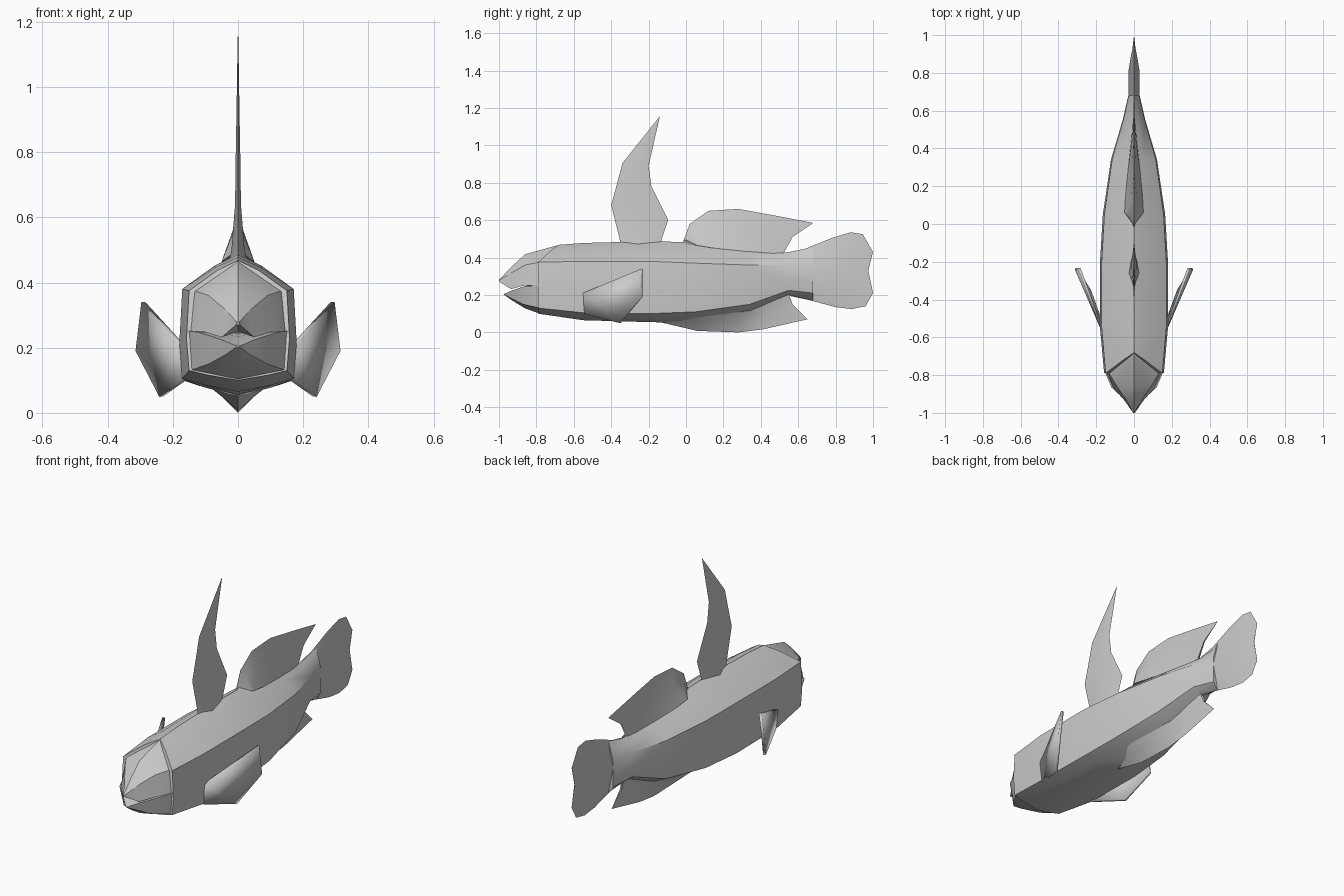
import bpy, bmesh, math

grey = bpy.data.materials.new("pale_grey")
grey.diffuse_color = (0.6, 0.6, 0.6, 1)


def finish(name, bm, angle=30):
    me = bpy.data.meshes.new(name)
    bm.to_mesh(me)
    bm.free()
    me.materials.append(grey)
    ob = bpy.data.objects.new(name, me)
    bpy.context.collection.objects.link(ob)
    bpy.ops.object.select_all(action='DESELECT')
    ob.select_set(True)
    bpy.context.view_layer.objects.active = ob
    bpy.ops.object.shade_smooth_by_angle(angle=math.radians(angle))
    return ob


def shell(name, rows, angle=30):
    """Skin rows of half-section points (x, y, z), mirrored across x = 0."""
    bm = bmesh.new()
    for s in (1, -1):
        grid = [[bm.verts.new((s * x, y, z)) for x, y, z in r] for r in rows]
        for a, b in zip(grid, grid[1:]):
            for i in range(len(a) - 1):
                bm.faces.new((a[i], a[i + 1], b[i + 1], b[i]))
    bmesh.ops.remove_doubles(bm, verts=bm.verts, dist=0.0005)
    bmesh.ops.holes_fill(bm, edges=[e for e in bm.edges if e.is_boundary], sides=0)
    bmesh.ops.recalc_face_normals(bm, faces=bm.faces)
    return finish(name, bm, angle)


def ring(y, w, top, shoulder, low, bottom, back=0.0):
    """Half cross-section of the body; back shifts the crown rearward."""
    return [(0, y + back, top),
            (0.4 * w, y + 0.6 * back, top + (shoulder - top) * 0.33),
            (0.95 * w, y, shoulder),
            (w, y, low + (shoulder - low) * 0.4),
            (0.95 * w, y, low),
            (0.6 * w, y, low + (bottom - low) * 0.45),
            (0, y, bottom)]


# Body
shell("body", [ring(*r) for r in (
    (-0.79, 0.158, 0.468, 0.375, 0.13, 0.10, 0.11),
    (-0.55, 0.18, 0.478, 0.38, 0.105, 0.065),
    (-0.20, 0.18, 0.487, 0.38, 0.10, 0.055),
    (0.05, 0.165, 0.482, 0.37, 0.11, 0.05),
    (0.34, 0.122, 0.447, 0.36, 0.15, 0.10),
    (0.55, 0.06, 0.425, 0.36, 0.225, 0.20),
    (0.68, 0.03, 0.455, 0.36, 0.21, 0.17))])

# Upper head, ending in the snout
shell("upper_head", [
    [(0, -0.67, 0.47), (0.135, -0.785, 0.375), (0.147, -0.785, 0.25), (0, -0.78, 0.245)],
    [(0, -0.86, 0.418), (0.09, -0.86, 0.36), (0.108, -0.87, 0.25), (0, -0.86, 0.25)],
    [(0, -0.94, 0.345), (0.036, -0.94, 0.315), (0.05, -0.935, 0.232), (0, -0.92, 0.25)],
    [(0, -1.0, 0.28), (0.004, -1.0, 0.278), (0.006, -0.998, 0.27), (0, -0.995, 0.27)]])

# Lower jaw
shell("lower_jaw", [
    [(0, -0.78, 0.245), (0.156, -0.78, 0.252), (0.148, -0.78, 0.13), (0, -0.78, 0.10)],
    [(0, -0.86, 0.235), (0.12, -0.865, 0.247), (0.09, -0.87, 0.15), (0, -0.86, 0.128)],
    [(0, -0.92, 0.22), (0.055, -0.925, 0.226), (0.036, -0.93, 0.18), (0, -0.925, 0.168)],
    [(0, -0.97, 0.208), (0.006, -0.972, 0.206), (0.004, -0.974, 0.203), (0, -0.975, 0.202)]])

# Tall front dorsal fin: leading edge, thick middle, trailing edge
shell("front_dorsal_fin", [
    [(0, -0.35, 0.46), (0.03, -0.26, 0.46), (0, -0.135, 0.46)],
    [(0, -0.355, 0.50), (0.02, -0.26, 0.50), (0, -0.13, 0.50)],
    [(0, -0.40, 0.68), (0.009, -0.27, 0.64), (0, -0.095, 0.60)],
    [(0, -0.37, 0.79), (0.007, -0.28, 0.79), (0, -0.185, 0.78)],
    [(0, -0.34, 0.905), (0.005, -0.27, 0.90), (0, -0.20, 0.89)],
    [(0, -0.14, 1.155), (0.001, -0.14, 1.155), (0, -0.14, 1.153)]])

# Rear dorsal fin: base, middle, outer edge
shell("rear_dorsal_fin", [
    [(0.003, -0.015, 0.47), (0.002, -0.013, 0.49), (0, -0.01, 0.50)],
    [(0.05, 0.06, 0.465), (0.02, 0.04, 0.54), (0, 0.02, 0.58)],
    [(0.045, 0.15, 0.45), (0.016, 0.13, 0.56), (0, 0.12, 0.65)],
    [(0.03, 0.30, 0.435), (0.01, 0.29, 0.56), (0, 0.28, 0.66)],
    [(0.014, 0.45, 0.42), (0.007, 0.47, 0.53), (0, 0.50, 0.62)],
    [(0.005, 0.52, 0.42), (0.003, 0.57, 0.51), (0, 0.68, 0.585)]])

# Anal fin
shell("anal_fin", [
    [(0.004, -0.14, 0.065), (0.002, -0.14, 0.06), (0, -0.14, 0.055)],
    [(0.10, 0.05, 0.09), (0.05, 0.05, 0.05), (0, 0.06, 0.008)],
    [(0.06, 0.28, 0.12), (0.02, 0.28, 0.07), (0, 0.28, 0.0)],
    [(0.03, 0.42, 0.16), (0.01, 0.42, 0.09), (0, 0.41, 0.016)],
    [(0.008, 0.55, 0.205), (0.004, 0.57, 0.15), (0, 0.65, 0.07)]])

# Tail fin: upper edge, thick middle, lower edge
shell("tail_fin", [
    [(0, 0.53, 0.425), (0.03, 0.53, 0.32), (0, 0.53, 0.20)],
    [(0, 0.64, 0.448), (0.03, 0.66, 0.32), (0, 0.67, 0.17)],
    [(0, 0.78, 0.505), (0.028, 0.82, 0.325), (0, 0.80, 0.135)],
    [(0, 0.88, 0.535), (0.018, 0.88, 0.33), (0, 0.885, 0.125)],
    [(0, 0.945, 0.525), (0.008, 0.93, 0.33), (0, 0.96, 0.14)],
    [(0, 1.0, 0.43), (0.001, 0.975, 0.33), (0, 1.0, 0.21)]])

# Pectoral fins: thin swept plates on both flanks
for side, s in (("right", 1), ("left", -1)):
    bm = bmesh.new()
    outline = [(0.172, -0.55, 0.21), (0.29, -0.235, 0.34), (0.308, -0.235, 0.19),
               (0.235, -0.35, 0.05), (0.165, -0.54, 0.10)]
    v = [bm.verts.new((s * x, y, z)) for x, y, z in outline]
    for f in ((0, 1, 2), (0, 2, 3), (0, 3, 4)):
        bm.faces.new([v[i] for i in f])
    bmesh.ops.recalc_face_normals(bm, faces=bm.faces)
    fin = finish(side + "_pectoral_fin", bm)
    mod = fin.modifiers.new("thickness", 'SOLIDIFY')
    mod.thickness = 0.014
    mod.offset = 0
